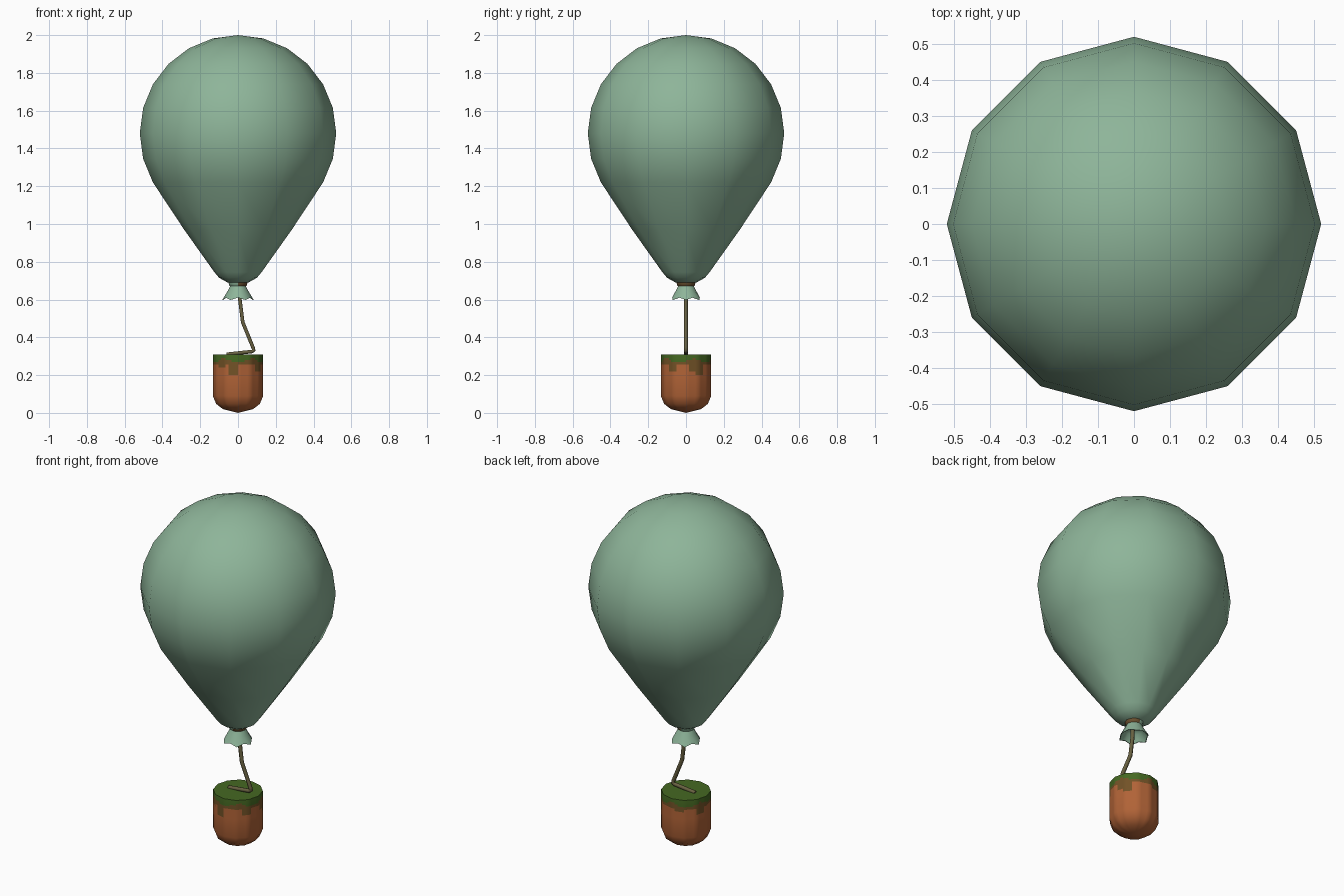
import bpy, bmesh, math

if "Cube" in bpy.data.objects:
    bpy.data.objects.remove(bpy.data.objects["Cube"])


def material(name, rgb):
    m = bpy.data.materials.new(name)
    m.diffuse_color = (*rgb, 1)
    m.use_nodes = True
    m.node_tree.nodes["Principled BSDF"].inputs["Base Color"].default_value = m.diffuse_color
    return m


SAGE = material("sage_green", (0.27, 0.46, 0.32))
ORANGE = material("burnt_orange", (0.44, 0.125, 0.038))
MOSS = material("moss_green", (0.06, 0.14, 0.016))
OLIVE = material("olive_brown", (0.17, 0.085, 0.02))
TWINE = material("twine", (0.14, 0.12, 0.053))
BROWN = material("tie_brown", (0.155, 0.085, 0.03))


def lathe(name, profile, mats, sides=12, split=1, warp=None, rule=None, angle=40):
    """Revolve (radius, z) points; each flat side can be split into columns."""
    bm = bmesh.new()
    n = sides * split
    rings = []
    for i, (r, z) in enumerate(profile):
        if r == 0:
            rings.append([bm.verts.new((0, 0, z))] * n)
            continue
        ring = []
        for k in range(n):
            a0 = 2 * math.pi * (k // split) / sides
            a1 = a0 + 2 * math.pi / sides
            t = (k % split) / split
            x = math.cos(a0) * (1 - t) + math.cos(a1) * t
            y = math.sin(a0) * (1 - t) + math.sin(a1) * t
            s, dz = warp(i, k) if warp else (1, 0)
            ring.append(bm.verts.new((x * r * s, y * r * s, z + dz)))
        rings.append(ring)
    for a, b in zip(rings, rings[1:]):
        for k in range(n):
            j = (k + 1) % n
            corners = list(dict.fromkeys((a[k], b[k], b[j], a[j])))
            f = bm.faces.new(corners)
            if rule:
                f.material_index = rule(f.calc_center_median())
    bmesh.ops.recalc_face_normals(bm, faces=bm.faces)
    me = bpy.data.meshes.new(name)
    bm.to_mesh(me)
    bm.free()
    for m in mats:
        me.materials.append(m)
    ob = bpy.data.objects.new(name, me)
    bpy.context.collection.objects.link(ob)
    bpy.ops.object.select_all(action='DESELECT')
    ob.select_set(True)
    bpy.context.view_layer.objects.active = ob
    bpy.ops.object.shade_smooth_by_angle(angle=math.radians(angle))
    return ob


# Balloon: sphere above, straight taper below
dome = [(0.52 * math.sin(math.radians(d)), 1.48 + 0.52 * math.cos(math.radians(d)))
        for d in range(15, 121, 15)]
lathe("balloon", [(0, 2.0)] + dome +
      [(0.285, 0.97), (0.125, 0.745), (0.1, 0.715), (0.055, 0.69), (0, 0.685)], [SAGE])

# Tie around the neck, brown on one side only
lathe("neck_tie", [(0, 0.70), (0.04, 0.70), (0.05, 0.69), (0.047, 0.675),
                   (0.036, 0.665), (0, 0.665)],
      [SAGE, BROWN], rule=lambda c: int(c.x > -0.01 and c.z > 0.668))


# Fluttered open skirt below the tie
def flutter(i, k):
    if i in (2, 3):
        return (1.0, 0.0) if k % 2 == 0 else (0.88, 0.012)
    return 1, 0


lathe("neck_skirt", [(0.04, 0.675), (0.055, 0.645), (0.083, 0.598),
                     (0.079, 0.598), (0.05, 0.645), (0, 0.668)], [SAGE], warp=flutter)

# String hanging from the neck and lying across the weight
curve = bpy.data.curves.new("string", 'CURVE')
curve.dimensions = '3D'
curve.bevel_depth = 0.011
curve.bevel_resolution = 1
curve.use_fill_caps = True
path = [(0.008, 0.67), (0.01, 0.60), (0.025, 0.48), (0.08, 0.345),
        (0.084, 0.331), (0.074, 0.325), (-0.06, 0.31)]
sp = curve.splines.new('POLY')
sp.points.add(len(path) - 1)
for p, (x, z) in zip(sp.points, path):
    p.co = (x, 0, z, 1)
string = bpy.data.objects.new("string", curve)
curve.materials.append(TWINE)
bpy.context.collection.objects.link(string)


# Weight: rounded can with a mossy top and drips down its side
DRIPS = [(8, 22, 0.225), (22, 45, 0.20), (100, 120, 0.235), (150, 175, 0.22),
         (218, 240, 0.235), (245, 268, 0.205), (312, 335, 0.22)]


def paint(c):
    a = math.degrees(math.atan2(c.y, c.x)) % 360
    if c.z > 0.275 + 0.012 * math.sin(math.radians(a * 5)):
        return 1
    if c.z > 0.262 or any(lo < a < hi and c.z > z for lo, hi, z in DRIPS):
        return 2
    return 0


lathe("weight", [(0, 0.31), (0.132, 0.31), (0.133, 0.29), (0.133, 0.28), (0.133, 0.27),
                 (0.133, 0.255), (0.133, 0.24), (0.133, 0.22), (0.133, 0.20),
                 (0.133, 0.09), (0.116, 0.048), (0.08, 0.02), (0, 0)],
      [ORANGE, MOSS, OLIVE], split=4, rule=paint)
